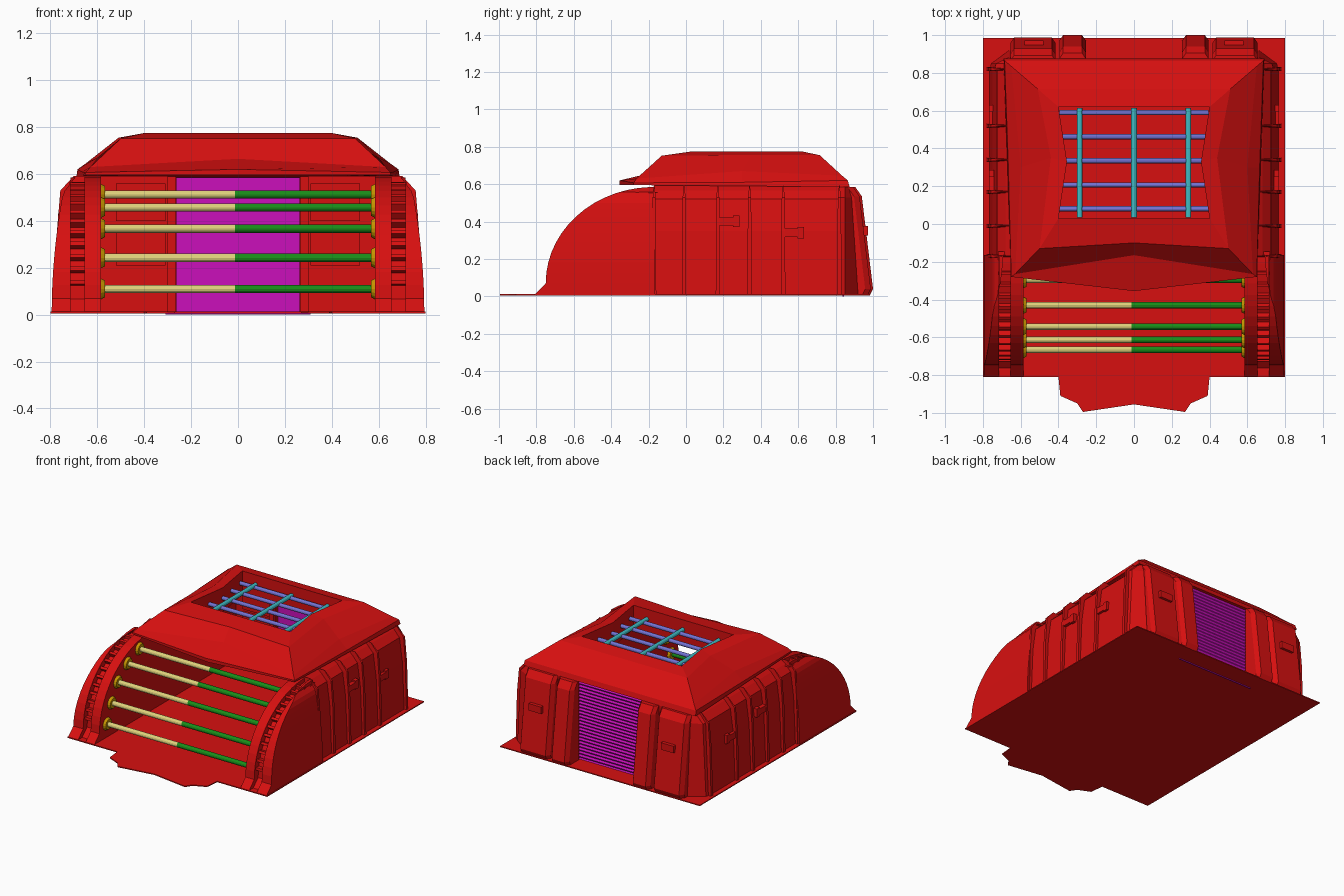
import bpy, bmesh, math
from mathutils import Vector, Matrix

if "Cube" in bpy.data.objects:
    bpy.data.objects.remove(bpy.data.objects["Cube"])


def mat(name, col):
    m = bpy.data.materials.new(name)
    m.diffuse_color = (*col, 1)
    m.use_nodes = True
    m.node_tree.nodes["Principled BSDF"].inputs["Base Color"].default_value = m.diffuse_color
    return m


RED = mat("red", (0.68, 0.005, 0.005))
PURPLE = mat("purple", (0.6, 0.005, 0.5))
BLUE = mat("blue", (0.17, 0.17, 0.65))
TEAL = mat("teal", (0.05, 0.5, 0.55))
CREAM = mat("cream", (0.75, 0.65, 0.2))
GREEN = mat("green", (0.01, 0.27, 0.01))
GOLD = mat("gold", (0.6, 0.32, 0.0))


def finish(name, bm, m):
    bmesh.ops.recalc_face_normals(bm, faces=bm.faces)
    me = bpy.data.meshes.new(name)
    bm.to_mesh(me)
    bm.free()
    me.materials.append(m)
    ob = bpy.data.objects.new(name, me)
    bpy.context.collection.objects.link(ob)
    return ob


def loft(bm, rings, sides=(1, -1), torus=False):
    """Skin closed rings of points, once per mirrored side."""
    for s in sides:
        vs = [[bm.verts.new((s * x, y, z)) for x, y, z in r] for r in rings]
        n = len(rings[0])
        pairs = list(zip(vs, vs[1:])) + ([(vs[-1], vs[0])] if torus else [])
        for a, b in pairs:
            for i in range(n):
                j = (i + 1) % n
                bm.faces.new((a[i], a[j], b[j], b[i]))
        if not torus:
            bm.faces.new(vs[0])
            bm.faces.new(vs[-1])


def rect(x0, x1, y0, y1, z):
    return [(x0, y0, z), (x1, y0, z), (x1, y1, z), (x0, y1, z)]


def box(bm, x0, x1, y0, y1, z0, z1, sides=(1, -1)):
    loft(bm, [rect(x0, x1, y0, y1, z0), rect(x0, x1, y0, y1, z1)], sides)


def rod(bm, a, b, r0, r1=None, seg=12):
    a, b = Vector(a), Vector(b)
    d = b - a
    M = Matrix.Translation((a + b) / 2) @ d.to_track_quat('Z', 'Y').to_matrix().to_4x4()
    bmesh.ops.create_cone(bm, cap_ends=True, segments=seg, radius1=r0,
                          radius2=r0 if r1 is None else r1, depth=d.length, matrix=M)


# Ground plate with notched front apron
half = [(0, -0.955), (0.27, -0.995), (0.30, -0.95), (0.39, -0.91), (0.40, -0.81),
        (0.80, -0.81), (0.80, 0.985), (0, 0.985)]
outline = half + [(-x, y) for x, y in half[-2:0:-1]]
bm = bmesh.new()
loft(bm, [[(x, y, z) for x, y in outline] for z in (0.006, 0.013)], (1,))
finish("ground_plate", bm, RED)

# Front arches: inner rail, sunken channel, curved outer fender
arch = [(-0.81, 0.01), (-0.75, 0.07)]
for i in range(1, 15):
    t = math.radians(88) * i / 14
    arch.append((-0.17 - 0.58 * math.cos(t), 0.07 + 0.515 * math.sin(t)))


def skin_x(z):
    return 0.795 - 0.045 * (z / 0.5) ** 2 - max(0, z - 0.52) * 0.6


def arch_part(name, x0, x1, drop=0):
    b = bmesh.new()
    loft(b, [rect(x0, x1(z) if callable(x1) else x1, y + drop, -0.165, z - drop * z)
             for y, z in arch])
    finish(name, b, RED)


arch_part("arch_inner_rail", 0.585, 0.655)
arch_part("arch_channel", 0.65, 0.72, 0.045)
arch_part("arch_fender", 0.715, skin_x)

# Rungs inside the channels
bm = bmesh.new()
for i in range(12):
    t = math.radians(8 + 6.6 * i)
    c, s = math.cos(t), math.sin(t)
    ring = []
    for r, w in ((0.90, -0.013), (0.975, -0.009), (0.975, 0.009), (0.90, 0.013)):
        ring.append((-0.17 - 0.58 * r * c + w * s, 0.07 + 0.515 * r * s + w * c))
    loft(bm, [[(x, y, z) for y, z in ring] for x in (0.652, 0.718)])
finish("arch_rungs", bm, RED)

# Side wall panels between pointed ribs
ribs = [-0.17, -0.01, 0.17, 0.34, 0.52, 0.82]
bm = bmesh.new()
for y0, y1 in zip(ribs, ribs[1:]):
    loft(bm, [rect(0.585, x, y0, y1, z) for z, x in
              ((0.01, 0.765), (0.35, 0.75), (0.52, 0.725), (0.565, 0.68), (0.592, 0.64))])
finish("side_panels", bm, RED)
bm = bmesh.new()
for y in ribs:
    loft(bm, [rect(0.64, x, y - w, y + w, z) for z, x, w in
              ((0.01, 0.782, 0.011), (0.35, 0.773, 0.010), (0.53, 0.758, 0.008), (0.592, 0.70, 0.002))])
finish("side_ribs", bm, RED)

# Rear corner posts
bm = bmesh.new()
loft(bm, [[(0.6, 0.82, z), (x, 0.82, z), (x - 0.01, 0.85, z), (0.66, y, z), (0.6, y, z)]
          for z, x, y in ((0.01, 0.765, 0.92), (0.53, 0.74, 0.885), (0.592, 0.68, 0.865))])
finish("corner_posts", bm, RED)

# Back wall, door pillars and leaning outer panels
bm = bmesh.new()
box(bm, 0.262, 0.65, 0.81, 0.872, 0.01, 0.59)
box(bm, 0.31, 0.52, 0.795, 0.815, 0.21, 0.38)
box(bm, 0.31, 0.52, 0.795, 0.815, 0.40, 0.56)
box(bm, 0.265, 0.30, 0.785, 0.815, 0.01, 0.59)
finish("back_wall", bm, RED)
for name, xa, xb, d in (("door_pillars", 0.255, 0.395, 0), ("back_panels", 0.415, 0.655, -0.012)):
    bm = bmesh.new()
    loft(bm, [[(xa, 0.86, z), (xb, 0.86, z), (xb, y - 0.03, z), (xb - 0.02, y, z),
               (xa + 0.02, y, z), (xa, y - 0.03, z)]
              for z, y in ((0.01, 0.985 + d), (0.04, 1.0 + d), (0.535, 0.94 + d), (0.585, 0.905 + d))])
    finish(name, bm, RED)

# Small latches on the walls
bm = bmesh.new()
for y, z in ((0.23, 0.40), (0.575, 0.34)):
    box(bm, 0.74, 0.768, y - 0.055, y + 0.055, z - 0.022, z + 0.022)
    box(bm, 0.74, 0.768, y + 0.02, y + 0.055, z - 0.03, z + 0.032)
box(bm, 0.48, 0.58, 0.93, 0.972, 0.325, 0.375)
finish("wall_latches", bm, RED)

# Roof shell with skylight opening and peaked visor
sections = [
    [(0, -0.355, 0.595), (0.65, -0.28, 0.595), (0.67, 0.3, 0.59), (0.69, 0.875, 0.585), (0, 0.875, 0.585)],
    [(0, -0.355, 0.62), (0.65, -0.28, 0.607), (0.665, 0.3, 0.61), (0.685, 0.865, 0.62), (0, 0.865, 0.62)],
    [(0, -0.165, 0.665), (0.63, -0.265, 0.63), (0.60, 0.3, 0.67), (0.65, 0.835, 0.645), (0, 0.835, 0.645)],
    [(0, -0.10, 0.752), (0.50, -0.13, 0.752), (0.44, 0.35, 0.757), (0.51, 0.715, 0.755), (0, 0.715, 0.755)],
    [(0, 0.03, 0.775), (0.40, 0.03, 0.775), (0.355, 0.33, 0.775), (0.40, 0.62, 0.775), (0, 0.62, 0.775)],
    [(0, 0.03, 0.60), (0.40, 0.03, 0.60), (0.355, 0.33, 0.60), (0.40, 0.62, 0.60), (0, 0.62, 0.60)],
]
bm = bmesh.new()
loft(bm, [s + [(-x, y, z) for x, y, z in s[-2:0:-1]] for s in sections], (1,), torus=True)
finish("roof_shell", bm, RED)

# Ribbed roller door and sill
bm = bmesh.new()
zs = [0.01 + 0.575 * i / 48 for i in range(49)]
loft(bm, [rect(-0.265, 0.265, 0.83, 0.852 - 0.008 * (i % 2), z) for i, z in enumerate(zs)], (1,))
finish("roller_door", bm, PURPLE)
bm = bmesh.new()
box(bm, -0.31, 0.31, 0.838, 0.846, 0.0, 0.012, (1,))
finish("door_sill", bm, PURPLE)

# Skylight grille
bm = bmesh.new()
for y in (0.08, 0.207, 0.335, 0.462, 0.59):
    rod(bm, (-0.395, y, 0.70), (0.395, y, 0.70), 0.014)
finish("skylight_cross_bars", bm, BLUE)
bm = bmesh.new()
for x in (-0.288, 0, 0.288):
    rod(bm, (x, 0.035, 0.707), (x, 0.615, 0.707), 0.015)
finish("skylight_long_bars", bm, TEAL)

# Front barrier: two-tone bars with end sockets
bar_pos = [(-0.665, 0.11), (-0.613, 0.243), (-0.543, 0.367), (-0.43, 0.458), (-0.295, 0.513)]
for name, s, m in (("barrier_left_bars", -1, CREAM), ("barrier_right_bars", 1, GREEN)):
    bm = bmesh.new()
    for y, z in bar_pos:
        rod(bm, (-0.013, y, z), (s * 0.575, y, z), 0.0175)
    finish(name, bm, m)
bm = bmesh.new()
for y, z in bar_pos:
    for s in (1, -1):
        rod(bm, (s * 0.59, y, z), (s * 0.568, y, z), 0.048, 0.036, 16)
finish("barrier_sockets", bm, GOLD)
